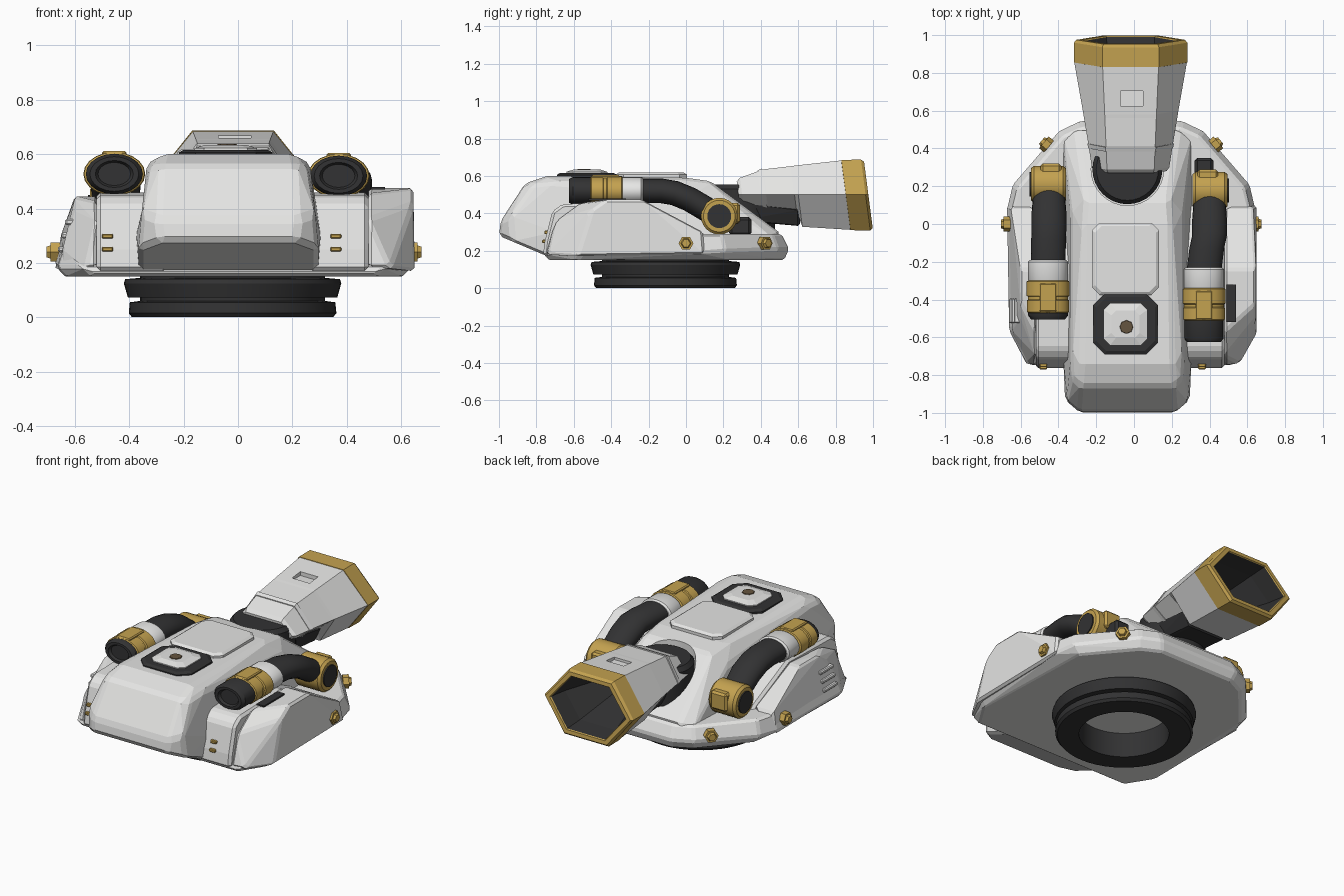
import bpy, bmesh, math
from mathutils import Vector


def material(name, rgb):
    m = bpy.data.materials.new(name)
    m.diffuse_color = (*rgb, 1)
    return m


LIGHT = material("light_grey", (0.78, 0.78, 0.77))
DARK = material("charcoal", (0.032, 0.032, 0.033))
GOLD = material("gold", (0.55, 0.36, 0.08))
BROWN = material("brown", (0.13, 0.09, 0.05))
CX = -0.035      # centre line of the main hull
SX = -0.015      # centre line of the skirt


def finish(name, bm, mat, bevel=0, smooth=False):
    bmesh.ops.recalc_face_normals(bm, faces=bm.faces)
    me = bpy.data.meshes.new(name)
    bm.to_mesh(me)
    bm.free()
    me.materials.append(mat)
    ob = bpy.data.objects.new(name, me)
    bpy.context.collection.objects.link(ob)
    if bevel:
        mod = ob.modifiers.new("bevel", 'BEVEL')
        mod.width, mod.segments, mod.limit_method = bevel, 1, 'ANGLE'
        mod.angle_limit = math.radians(22)
    if smooth:
        bpy.ops.object.select_all(action='DESELECT')
        ob.select_set(True)
        bpy.context.view_layer.objects.active = ob
        bpy.ops.object.shade_smooth_by_angle(angle=math.radians(32))
    return ob


def shell(name, pts, mat, bevel=0.012):
    """Convex faceted body around a few points."""
    bm = bmesh.new()
    for p in pts:
        bm.verts.new(p)
    r = bmesh.ops.convex_hull(bm, input=bm.verts)
    junk = {g for g in r["geom_interior"] + r["geom_unused"] if isinstance(g, bmesh.types.BMVert)}
    bmesh.ops.delete(bm, geom=list(junk), context='VERTS')
    bmesh.ops.dissolve_limit(bm, angle_limit=math.radians(6), verts=bm.verts, edges=bm.edges)
    return finish(name, bm, mat, bevel)


def loft(name, rings, mat, caps=(True, True), smooth=False, closed=False, bevel=0):
    bm = bmesh.new()
    rows = [[bm.verts.new(p) for p in ring] for ring in rings]
    pairs = list(zip(rows, rows[1:])) + ([(rows[-1], rows[0])] if closed else [])
    for a, b in pairs:
        for i in range(len(a)):
            j = (i + 1) % len(a)
            bm.faces.new((a[i], a[j], b[j], b[i]))
    if not closed:
        for row, cap in zip((rows[0], rows[-1]), caps):
            if cap:
                bm.faces.new(row)
    return finish(name, bm, mat, bevel, smooth)


def circle(c, axis, r, n):
    q = Vector(axis).to_track_quat('Z', 'Y')
    return [Vector(c) + q @ Vector((r * math.cos(t), r * math.sin(t), 0))
            for t in (2 * math.pi * i / n for i in range(n))]


def rod(name, c, axis, steps, mat, n=24):
    """Turned part: steps are (distance along axis, radius)."""
    d = Vector(axis).normalized()
    return loft(name, [circle(Vector(c) + d * s, d, r, n) for s, r in steps], mat, smooth=n > 8)


def box(name, c, size, mat, bevel=0):
    return shell(name, [(c[0] + i * size[0] / 2, c[1] + j * size[1] / 2, c[2] + k * size[2] / 2)
                        for i in (-1, 1) for j in (-1, 1) for k in (-1, 1)], mat, bevel)


def both(cx, half):
    return [(cx + s * x, y, z) for x, y, z in half for s in (-1, 1)]


def pad(cx, cy, hx, hy, c, z):
    """Chamfered rectangle ring."""
    return [(cx + x, cy + y, z) for x, y in (
        (hx - c, hy), (hx, hy - c), (hx, c - hy), (hx - c, -hy),
        (c - hx, -hy), (-hx, c - hy), (-hx, hy - c), (c - hx, hy))]


def subtract(ob, cutter):
    cutter.hide_render = True
    cutter.hide_viewport = True
    cut = ob.modifiers.new("cut", 'BOOLEAN')
    cut.operation, cut.object, cut.solver = 'DIFFERENCE', cutter, 'EXACT'


# Turntable rings
profile = [(0.25, 0), (0.37, 0), (0.382, 0.015), (0.378, 0.055), (0.34, 0.06), (0.34, 0.072),
           (0.385, 0.072), (0.40, 0.125), (0.395, 0.14), (0.34, 0.145), (0.34, 0.16), (0.25, 0.16)]
loft("turntable_rings", [circle((-0.02, -0.11, z), (0, 0, 1), r, 48) for r, z in profile],
     DARK, closed=True, smooth=True)

# Low skirt under the whole hull
shell("skirt", both(SX, [
    (0.25, 0.525, 0.15), (0.36, 0.47, 0.15), (0.59, 0.20, 0.15), (0.62, -0.58, 0.15), (0.52, -0.74, 0.15),
    (0.27, 0.55, 0.21), (0.385, 0.495, 0.21), (0.63, 0.21, 0.20), (0.66, 0.08, 0.19), (0.65, -0.56, 0.18),
    (0.55, -0.75, 0.18), (0.26, 0.51, 0.29), (0.36, 0.465, 0.29), (0.60, 0.19, 0.29), (0.63, 0.07, 0.29),
    (0.62, -0.55, 0.27)]), LIGHT)

# Central hull with nose
hull = shell("main_hull", both(CX, [
    (0.25, -1.0, 0.28), (0.26, -0.99, 0.36), (0.33, -0.93, 0.25), (0.32, -0.94, 0.38),
    (0.25, -0.86, 0.56), (0.29, -0.82, 0.55), (0.24, -0.74, 0.60), (0.30, -0.70, 0.565),
    (0.34, -0.70, 0.30), (0.33, -0.74, 0.17), (0.23, 0.0, 0.59), (0.22, 0.13, 0.572),
    (0.30, 0.08, 0.50), (0.27, 0.51, 0.29), (0.34, 0.46, 0.27), (0.34, 0.40, 0.2)]), LIGHT, 0.018)
subtract(hull, rod("neck_well_cutter", (CX, 0.29, 0.34), (0, 0, 1), [(0, 0.192), (0.4, 0.192)], DARK, 32))

# Roof plate and hatch
loft("roof_plate", [pad(-0.045, -0.185, 0.178, 0.19, 0.04, 0.57), pad(-0.045, -0.185, 0.178, 0.19, 0.04, 0.607),
                    pad(-0.045, -0.185, 0.162, 0.174, 0.035, 0.618)], LIGHT)
loft("hatch_frame", [pad(-0.045, -0.53, 0.172, 0.16, 0.06, 0.57), pad(-0.045, -0.53, 0.172, 0.16, 0.06, 0.606),
                     pad(-0.045, -0.53, 0.155, 0.143, 0.055, 0.616)], DARK)
loft("hatch_lid", [pad(-0.045, -0.53, 0.115, 0.11, 0.035, 0.60), pad(-0.045, -0.53, 0.115, 0.11, 0.035, 0.622),
                   pad(-0.045, -0.53, 0.075, 0.072, 0.025, 0.634)], LIGHT)
rod("hatch_knob", (-0.04, -0.545, 0.63), (0, 0, 1), [(0, 0.038), (0.008, 0.034)], BROWN, 8)

# Side pods: inner block and outer armour, outer armour steeper on the right
for s, side, low, top, ztop in ((1, "right", 0.65, 0.645, 0.475), (-1, "left", 0.672, 0.60, 0.445)):
    m = 0.48 if s > 0 else 0.52
    shell(side + "_inner_pod", [(s * x, y, z) for x in (0.26, m) for y, z in (
        (-0.765, 0.17), (-0.755, 0.25), (-0.715, 0.41), (-0.66, 0.45), (-0.25, 0.46),
        (0.07, 0.31), (0.2, 0.2))], LIGHT, 0.015)
    shell(side + "_outer_armour", [(s * x, y, z) for x, y, z in (
        (m, -0.75, 0.18), (m, -0.70, 0.36), (m, -0.57, ztop - 0.02), (m, -0.24, ztop), (m, 0.09, 0.3),
        (0.56, -0.74, 0.18), (0.65, -0.58, 0.17), (0.645, -0.565, 0.25), (top, -0.50, 0.42 if s > 0 else 0.39),
        (top, -0.42, ztop), (top, -0.24, ztop), (low - 0.02, 0.09, 0.3), (low, 0.1, 0.18))], LIGHT)
    # Gold clips on the pod front
    for z in (0.25, 0.298):
        box(side + "_front_clip", ((-0.48 if s < 0 else 0.36), -0.752 + (z - 0.25) * 0.25, z),
            (0.04, 0.035, 0.018), GOLD, 0.004)
    # Hexagonal bolts around the skirt
    for x, y, ax in ((0.64, 0.0, (s, 0, 0)), (0.435, 0.41, (0.77 * s, 0.64, 0))):
        rod(side + "_bolt", (SX + s * x, y, 0.24), ax,
            [(0, 0.04), (0.035, 0.04), (0.035, 0.028), (0.05, 0.022)], GOLD, 6)
# Vent ribs on the left armour
for i in range(3):
    z = 0.25 + i * 0.05
    box("left_vent_rib", (-0.645 + (z - 0.25) * 0.27, -0.46, z), (0.035, 0.13, 0.022), LIGHT, 0.006)
# Dark slot beside the right tube
box("right_tube_slot", (0.515, -0.42, 0.474), (0.05, 0.2, 0.009), DARK)


# Side tubes: oval sections along a bent path
def oval(x, y, z, rx, rz, a=0.0, n=20):
    pts = []
    for i in range(n):
        t = 2 * math.pi * i / n
        u = rz * math.sin(t)
        pts.append((x + rx * math.cos(t), y - u * math.sin(a), z + u * math.cos(a)))
    return pts


for s, side, xf, xr, dy, muzzle, z in ((1, "right", 0.37, 0.40, 0, 0.12, 0.52),
                                       (-1, "left", -0.455, -0.45, 0.04, 0.04, 0.527)):
    def straight(name, steps, mat):
        loft(side + name, [oval(xf, y + dy, z, rx, rx * 0.71) for y, rx in steps], mat, smooth=True)
    e = -0.505 - muzzle
    straight("_tube_end", [(e + 0.015, 0.05), (e + 0.015, 0.06), (e, 0.07), (e, 0.09), (e + 0.02, 0.105), (-0.48, 0.105)], DARK)
    straight("_front_collar", [(-0.51, 0.105), (-0.505, 0.112), (-0.445, 0.112), (-0.44, 0.105)], GOLD)
    straight("_rear_collar", [(-0.445, 0.106), (-0.425, 0.106), (-0.42, 0.114), (-0.345, 0.114), (-0.34, 0.106)], GOLD)
    straight("_sleeve", [(-0.345, 0.10), (-0.335, 0.106), (-0.24, 0.106), (-0.23, 0.095)], LIGHT)
    box(side + "_collar_block", (xf, -0.43 + dy, z + 0.074), (0.09, 0.15, 0.02), GOLD, 0.006)
    path = ((-0.25, z, 0), (-0.13, z, -0.06), (-0.06, z - 0.012, -0.3), (0.02, z - 0.045, -0.5), (0.13, 0.41, -0.56))
    loft(side + "_tube", [oval(xf + (xr - xf) * min(1, i / 2), y + dy * (1 if i < 4 else 0.7), zz,
                               0.092 if i < 4 else 0.084, 0.066, a)
                          for i, (y, zz, a) in enumerate(path)], DARK, smooth=True)
    # Elbow joint with dark hub
    c = (xr - s * 0.09, 0.178 + dy * 0.8, 0.385)
    rod(side + "_elbow", c, (s, 0, 0), [(0, 0.085), (0.015, 0.098), (0.17, 0.098), (0.185, 0.085)], GOLD)
    rod(side + "_elbow_hub", c, (s, 0, 0), [(0.17, 0.064), (0.192, 0.064)], DARK)
    box(side + "_elbow_clamp", (xr - s * 0.01, c[1] + 0.06, 0.40), (0.11, 0.10, 0.11), GOLD, 0.012)
# Dark coupling behind the right elbow
box("right_coupling", (0.37, 0.29, 0.33), (0.10, 0.12, 0.10), DARK, 0.015)


# Rear gun: hexagonal sections tilted slightly upwards
def hexagon(y, w, f, lo, hi):
    return [(-0.018 + x, y - 0.13 * (z - 0.5), z) for x, z in (
        (w, 0.5), (f, hi), (-f, hi), (-w, 0.5), (-f, lo), (f, lo))]


rod("neck_drum", (CX, 0.29, 0.25), (0, 0, 1), [(0, 0.185), (0.28, 0.185), (0.305, 0.165)], DARK, 32)
gun = loft("gun_body", [hexagon(0.28, 0.19, 0.12, 0.45, 0.57), hexagon(0.30, 0.205, 0.125, 0.43, 0.59),
                        hexagon(0.43, 0.225, 0.13, 0.42, 0.635), hexagon(0.58, 0.25, 0.136, 0.412, 0.652),
                        hexagon(0.60, 0.253, 0.137, 0.328, 0.655),
                        hexagon(0.855, 0.298, 0.148, 0.312, 0.683)], LIGHT, caps=(True, False))
subtract(gun, box("gun_slot_cutter", (-0.012, 0.665, 0.67), (0.12, 0.08, 0.05), LIGHT))
loft("gun_seam", [hexagon(0.40, 0.224, 0.132, 0.42, 0.63), hexagon(0.425, 0.229, 0.134, 0.415, 0.64)], LIGHT)
shell("gun_underside", both(-0.018, [(0.12, 0.29, 0.36), (0.15, 0.29, 0.46), (0.12, 0.61, 0.332),
                                     (0.16, 0.61, 0.42)]), DARK)
loft("muzzle_ring", [hexagon(0.85, 0.28, 0.14, 0.33, 0.665), hexagon(0.855, 0.30, 0.15, 0.31, 0.686),
                     hexagon(0.96, 0.30, 0.15, 0.308, 0.687), hexagon(0.975, 0.288, 0.143, 0.32, 0.676),
                     hexagon(0.975, 0.258, 0.13, 0.342, 0.654), hexagon(0.968, 0.253, 0.128, 0.346, 0.65)],
     GOLD, caps=(False, False))
loft("muzzle_liner", [hexagon(0.969, 0.254, 0.128, 0.346, 0.65), hexagon(0.86, 0.235, 0.12, 0.36, 0.635),
                      hexagon(0.60, 0.15, 0.08, 0.43, 0.58)], DARK, caps=(False, True))
